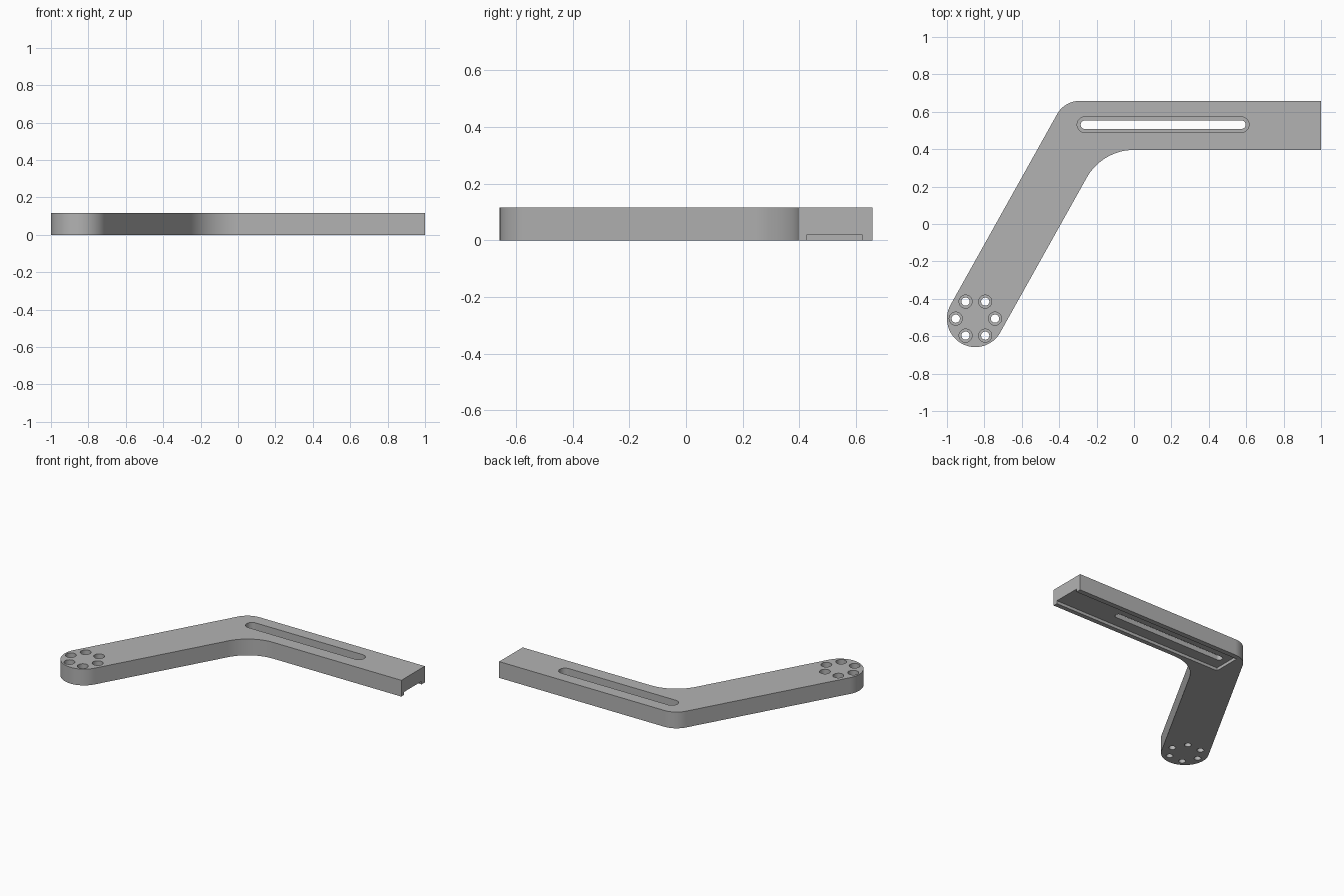
import bpy, bmesh
from math import radians, sin, cos, tan

if "Cube" in bpy.data.objects:
    bpy.data.objects.remove(bpy.data.objects["Cube"])

HEIGHT = 0.115
BACK, FRONT = 0.658, 0.396       # long bar edges in y
ANGLE = 60.8                     # direction of the slanted arm
HUB_X, HUB_Y, HUB_R = -0.848, -0.506, 0.152
SLOT_Y = 0.531

grey = bpy.data.materials.new("plain grey")
grey.use_nodes = True
colour = (0.45, 0.45, 0.45, 1)
grey.diffuse_color = colour
grey.node_tree.nodes["Principled BSDF"].inputs["Base Color"].default_value = colour


def arc(cx, cy, r, start, end, steps=24):
    angles = [radians(start + (end - start) * i / steps) for i in range(steps + 1)]
    return [(cx + r * cos(a), cy + r * sin(a)) for a in angles]


def prisms(name, outlines, z0, z1):
    """One object made of separate upright prisms."""
    bm = bmesh.new()
    for outline in outlines:
        face = bm.faces.new([bm.verts.new((x, y, z0)) for x, y in outline])
        top = bmesh.ops.extrude_face_region(bm, geom=[face])["geom"]
        verts = [v for v in top if isinstance(v, bmesh.types.BMVert)]
        bmesh.ops.translate(bm, vec=(0, 0, z1 - z0), verts=verts)
    bmesh.ops.recalc_face_normals(bm, faces=bm.faces)
    mesh = bpy.data.meshes.new(name)
    bm.to_mesh(mesh)
    bm.free()
    mesh.materials.append(grey)
    obj = bpy.data.objects.new(name, mesh)
    bpy.context.collection.objects.link(obj)
    return obj


def bend(side, edge_y, r):
    """Fillet between the arm's edge on one side of the hub and a bar edge."""
    a = radians(ANGLE)
    px = HUB_X - side * HUB_R * sin(a)
    py = HUB_Y + side * HUB_R * cos(a)
    corner = px + (edge_y - py) / tan(a)
    return arc(corner + r * tan(a / 2), edge_y - r, r, 90, 90 + ANGLE)


def slot(x0, x1, r):
    return arc(x0 + r, SLOT_Y, r, 90, 270) + arc(x1 - r, SLOT_Y, r, -90, 90)


def bolt_circle(r):
    ring = [(HUB_X + 0.105 * cos(radians(t)), HUB_Y + 0.105 * sin(radians(t)))
            for t in range(0, 360, 60)]
    return [arc(x, y, r, 0, 360, 32)[:-1] for x, y in ring]


# Bent bracket body
outline = [(1, FRONT), (1, BACK)]
outline += bend(1, BACK, 0.138)
outline += arc(HUB_X, HUB_Y, HUB_R, 90 + ANGLE, 270 + ANGLE, 48)
outline += reversed(bend(-1, FRONT, 0.29))
body = prisms("bent_bracket", [outline], 0, HEIGHT)

# Through holes, wider recesses from above, shallow channel underneath
cutters = [
    prisms("through_holes", bolt_circle(0.022) + [slot(-0.285, 0.597, 0.023)], -0.1, 0.2),
    prisms("top_recesses", bolt_circle(0.035) + [slot(-0.304, 0.615, 0.042)], 0.055, 0.2),
    prisms("under_channel", [[(-0.33, 0.428), (1.1, 0.428), (1.1, 0.622), (-0.33, 0.622)]],
           -0.1, 0.021),
]
bpy.context.view_layer.objects.active = body
body.select_set(True)
for cutter in cutters:
    cutter.hide_render = True
    mod = body.modifiers.new(cutter.name, 'BOOLEAN')
    mod.operation = 'DIFFERENCE'
    mod.solver = 'EXACT'
    mod.object = cutter
    bpy.ops.object.modifier_apply(modifier=mod.name)
    bpy.data.objects.remove(cutter)

bpy.ops.object.shade_smooth_by_angle(angle=radians(30))
